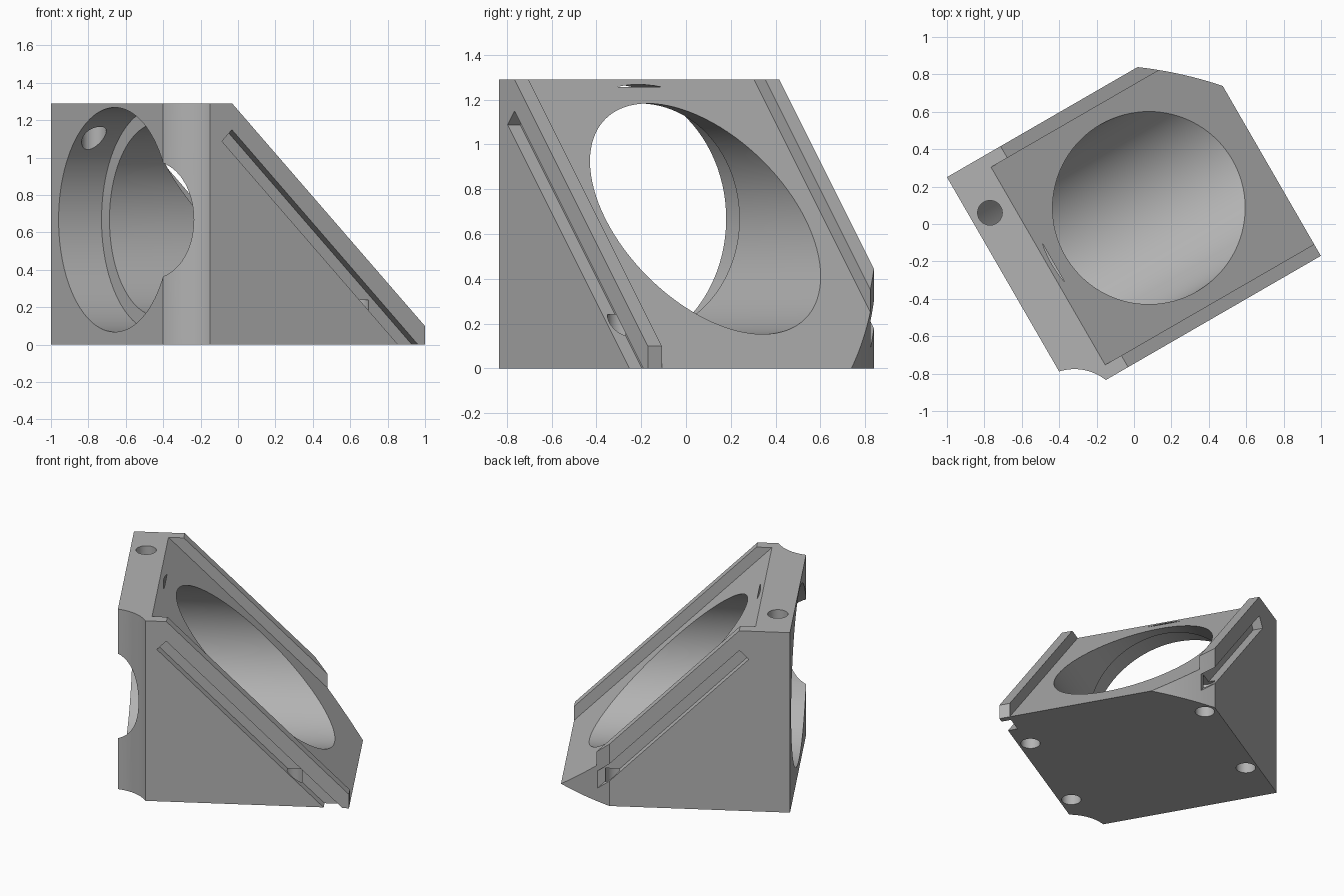
import bpy, bmesh, math
from mathutils import Matrix

if "Cube" in bpy.data.objects:
    bpy.data.objects.remove(bpy.data.objects["Cube"], do_unlink=True)

# Local frame: u along the bore, v across the block, z up
MID = 0.035           # middle of the block across v
BORE_Z = 0.668
LIP, RECESS = 0.88, 0.78   # u + z of the two slanted planes
FRONT, BACK, TOP, LOW = -0.741, 0.78, 1.29, -0.3
HALF = 0.682

grey = bpy.data.materials.new("plain grey")
grey.use_nodes = True
grey.diffuse_color = (0.45, 0.45, 0.45, 1)
grey.node_tree.nodes["Principled BSDF"].inputs["Base Color"].default_value = (0.45, 0.45, 0.45, 1)

PLACE = {
    "u": lambda a, b, t: (t, a, b),
    "v": lambda a, b, t: (a, t, b),
    "z": lambda a, b, t: (a, b, t),
}


def prism(name, outline, axis, start, end):
    """Extrude a flat outline along one axis."""
    bm = bmesh.new()
    lower, upper = ([bm.verts.new(PLACE[axis](a, b, t)) for a, b in outline]
                    for t in (start, end))
    bm.faces.new(lower)
    bm.faces.new(upper)
    n = len(outline)
    for i in range(n):
        j = (i + 1) % n
        bm.faces.new((lower[i], lower[j], upper[j], upper[i]))
    bmesh.ops.recalc_face_normals(bm, faces=bm.faces)
    mesh = bpy.data.meshes.new(name)
    bm.to_mesh(mesh)
    bm.free()
    mesh.materials.append(grey)
    obj = bpy.data.objects.new(name, mesh)
    bpy.context.collection.objects.link(obj)
    return obj


def arc(a, b, r, first=0.0, last=math.tau, steps=48, closed=True):
    count = steps if closed else steps + 1
    return [(a + r * math.cos(first + (last - first) * i / steps),
             b + r * math.sin(first + (last - first) * i / steps)) for i in range(count)]


body = prism("mirror_mount_body",
             [(FRONT, 0), (BACK, 0), (BACK, LIP - BACK), (LIP - TOP, TOP), (FRONT, TOP)],
             "v", MID - HALF, MID + HALF)


def cut(*shape):
    cutter = prism(*shape)
    cutter.hide_render = True
    mod = body.modifiers.new("cut", "BOOLEAN")
    mod.operation = "DIFFERENCE"
    mod.solver = "EXACT"
    mod.object = cutter
    bpy.context.view_layer.objects.active = body
    bpy.ops.object.modifier_apply(modifier=mod.name)
    bpy.data.objects.remove(cutter, do_unlink=True)


# Slanted seat between the two side lips
cut("seat_cutter", [(RECESS - LOW, LOW), (1.1, 1.6), (RECESS - 1.6, 1.6)],
    "v", MID - 0.61, MID + 0.61)

# Main bore and wider counterbore on the upright face
cut("bore_cutter", arc(MID, BORE_Z, 0.515, steps=96), "u", -1, 1.3)
cut("counterbore_cutter", arc(MID, BORE_Z, 0.6, steps=96), "u", -1, -0.476)

# Slots along both side faces, parallel to the slant
slot = [((s + d) / 2, (s - d) / 2)
        for s, d in ((0.738, -1.56), (0.615, -1.56), (0.615, 1.1), (0.738, 1.1))]
for side in (-1, 1):
    a, b = sorted((MID + side * (HALF - 0.065), MID + side * (HALF + 0.1)))
    cut("slot_cutter", slot, "v", a, b)

# Blind holes in the base
for u in (-0.37, 0.407):
    for side in (-1, 1):
        cut("base_hole_cutter", arc(u, MID + side * 0.603, 0.063), "z", LOW, 0.24)

# Set screw hole from the top into the counterbore
cut("screw_hole_cutter", arc(-0.637, 0.437, 0.066), "z", 0.8, 1.5)

# Hollow corner on the upright face
cut("hollow_corner_cutter", arc(-0.80, -0.748, 0.272, steps=64), "z", LOW, 1.6)

# Gently rounded corner at the low end
radius, lean = 2.2, math.atan2(0.738, 0.675)
cu = 0.607 - math.cos(lean) * (radius - 0.012)
cv = 0.561 - math.sin(lean) * (radius - 0.012)
edge = arc(cu, cv, radius, lean - 0.17, lean + 0.17, 24, False)
cut("low_corner_cutter", edge + [(1.3, 1.3)], "z", LOW, 1.6)

# Turn the block into place and shade
body.data.transform(Matrix.Rotation(math.radians(30), 4, "Z"))
bpy.ops.object.select_all(action="DESELECT")
body.select_set(True)
bpy.context.view_layer.objects.active = body
bpy.ops.object.shade_smooth_by_angle(angle=math.radians(25))
